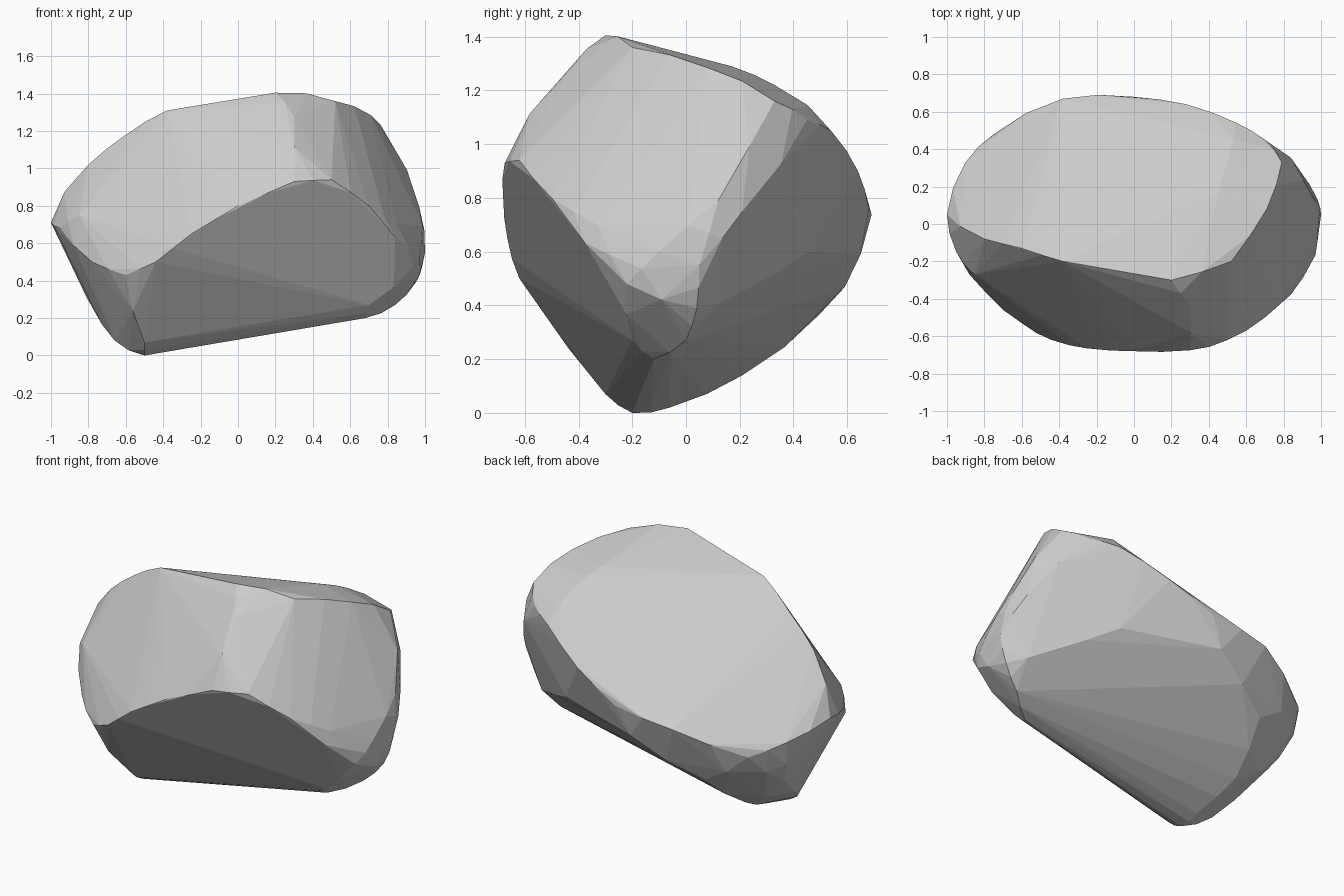
import bpy, bmesh, math

if "Cube" in bpy.data.objects:
    bpy.data.objects.remove(bpy.data.objects["Cube"])

# Key corners of the boulder, grouped by ridge
crown = [(.2, -.3, 1.405), (-.38, -.2, 1.31), (-.6, -.13, 1.18), (-.8, -.08, 1.02),
         (.52, -.2, 1.36), (.71, .08, 1.285), (.79, .33, 1.16), (.7, .45, 1.09),
         (.45, .17, 1.29), (.5, .33, 1.22), (.1, -.09, 1.335), (.3, -.43, 1.28)]
back_rim = [(.55, .54, 1.05), (.28, .64, .9), (0, .68, .76), (-.38, .67, .71),
            (-.75, .48, .57), (-.9, .33, .64), (-1, .05, .71)]
front_rim = [(-.95, -.15, .68), (-.85, -.27, .75), (-.78, -.38, .5), (-.6, -.53, .43),
             (-.44, -.62, .5), (-.25, -.665, .65), (0, -.68, .8), (.3, -.675, .93),
             (.5, -.62, .94), (.7, -.5, .8), (.85, -.33, .7)]
right_end = [(.97, .12, .79), (1, .05, .55), (.98, -.1, .6), (.94, -.22, .48),
             (.95, .04, .39), (.94, .21, .75)]
base = [(-.5, -.2, 0), (-.5, -.06, .02), (-.66, -.12, .08), (-.83, .25, .36),
        (-.78, .11, .265), (-.55, .21, .14), (-.5, -.3, .07), (.68, -.12, .2),
        (.7, -.2, .27), (.84, 0, .27), (.77, .21, .45), (.48, .46, .6),
        (-.08, .65, .59), (-.48, .5, .37)]


def wrap(points):
    """Convex shell around points, with nearly flat triangles merged."""
    bm = bmesh.new()
    for p in points:
        bm.verts.new(p)
    bmesh.ops.convex_hull(bm, input=bm.verts[:])
    loose = [v for v in bm.verts if not v.link_faces]
    bmesh.ops.delete(bm, geom=loose, context='VERTS')
    bmesh.ops.dissolve_limit(bm, angle_limit=math.radians(2),
                             verts=bm.verts[:], edges=bm.edges[:])
    bmesh.ops.recalc_face_normals(bm, faces=bm.faces[:])
    bm.normal_update()
    return bm


def bowed_middle(edge):
    """Middle of a ridge edge, pushed out to follow the ridge's curve."""
    a, b = edge.verts
    mid = (a.co + b.co) / 2
    push = [v.normal * (v.co - mid).dot(v.normal) for v in (a, b)]
    return mid + (push[0] + push[1]) / 4


# Wrap the corners, then round the ridges with bowed midpoints
rough = wrap(crown + back_rim + front_rim + right_end + base)
points = [v.co.copy() for v in rough.verts]
points += [bowed_middle(e) for e in rough.edges
           if e.calc_face_angle(0) > math.radians(18) and e.calc_length() < 0.5]
rough.free()
shell = wrap(points)

mesh = bpy.data.meshes.new("boulder")
shell.to_mesh(mesh)
shell.free()
boulder = bpy.data.objects.new("boulder", mesh)
bpy.context.collection.objects.link(boulder)
